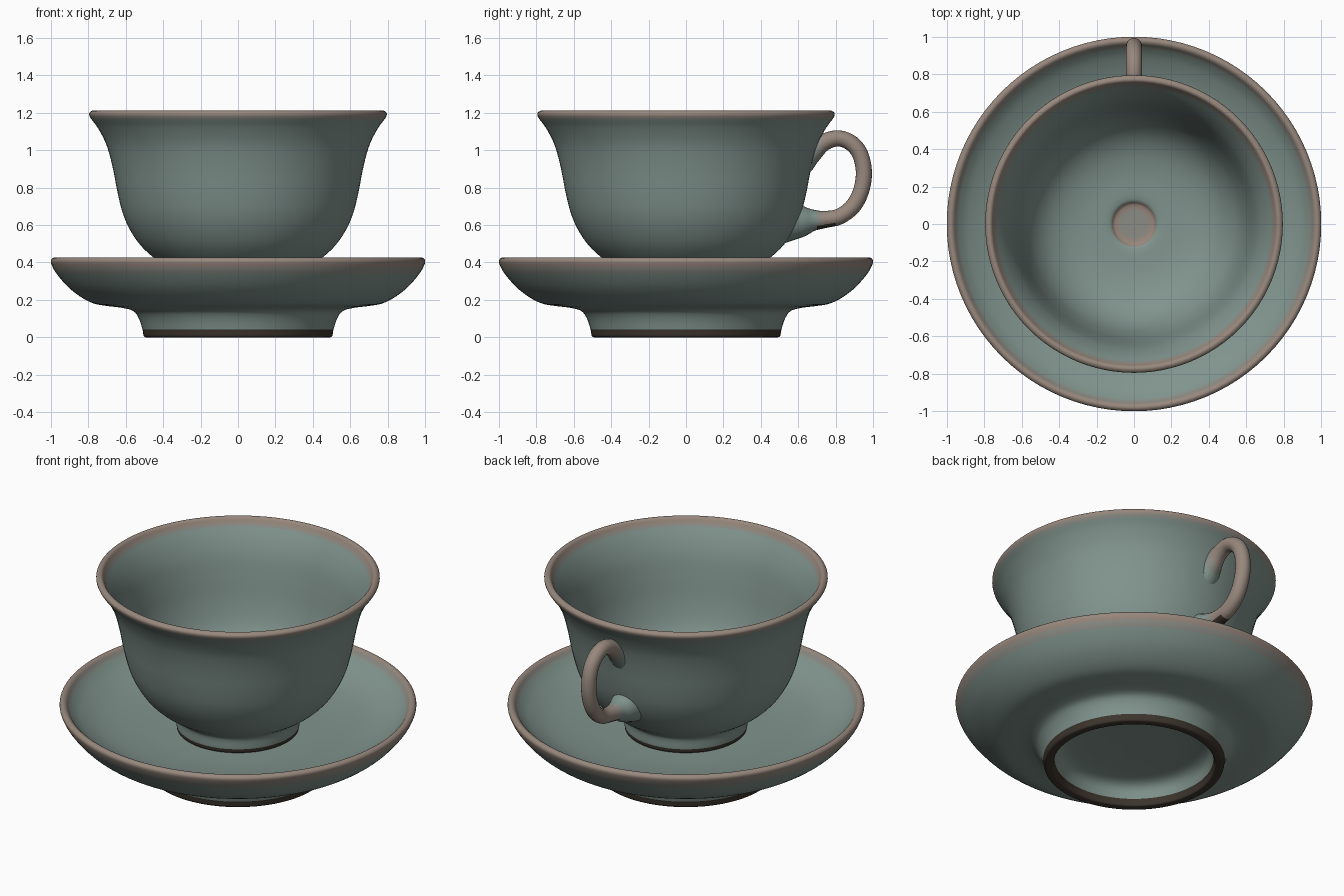
import bpy, bmesh, math
from mathutils import Vector

cube = bpy.data.objects.get("Cube")
if cube:
    bpy.data.objects.remove(cube)


def material(name, rgb):
    m = bpy.data.materials.new(name)
    m.use_nodes = True
    m.diffuse_color = (*rgb, 1)
    bsdf = m.node_tree.nodes["Principled BSDF"]
    bsdf.inputs["Base Color"].default_value = (*rgb, 1)
    bsdf.inputs["Roughness"].default_value = 0.6
    return m


MATS = [material("celadon glaze", (0.22, 0.295, 0.27)),
        material("thinning glaze", (0.26, 0.265, 0.235)),
        material("worn brown glaze", (0.31, 0.245, 0.205)),
        material("bare dark clay", (0.045, 0.035, 0.026))]
GLAZE, THIN, BROWN, CLAY = range(4)


def spline(points, steps):
    """Catmull-Rom curve through the points."""
    p = [Vector(q) for q in points]
    p = [2 * p[0] - p[1]] + p + [2 * p[-1] - p[-2]]
    out = []
    for a, b, c, d in zip(p, p[1:], p[2:], p[3:]):
        for i in range(steps):
            t = i / steps
            out.append(0.5 * (2 * b + (c - a) * t + (2 * a - 5 * b + 4 * c - d) * t * t
                              + (3 * b - a - 3 * c + d) * t ** 3))
    return out + [p[-2]]


def finish(name, bm, rule):
    bmesh.ops.recalc_face_normals(bm, faces=bm.faces)
    bm.normal_update()
    for f in bm.faces:
        f.material_index = rule(f.calc_center_median(), f.normal)
    me = bpy.data.meshes.new(name)
    bm.to_mesh(me)
    bm.free()
    for m in MATS:
        me.materials.append(m)
    ob = bpy.data.objects.new(name, me)
    bpy.context.collection.objects.link(ob)
    bpy.ops.object.select_all(action='DESELECT')
    ob.select_set(True)
    bpy.context.view_layer.objects.active = ob
    bpy.ops.object.shade_smooth_by_angle(angle=math.radians(40))


def lathe(name, profile, rule):
    bm = bmesh.new()
    vs = [bm.verts.new((max(q.x, 0), 0, q.y)) for q in spline(profile, 4)]
    es = [bm.edges.new(pair) for pair in zip(vs, vs[1:])]
    bmesh.ops.spin(bm, geom=vs + es, axis=(0, 0, 1), cent=(0, 0, 0),
                   angle=math.tau, steps=96, use_duplicate=False)
    bmesh.ops.remove_doubles(bm, verts=bm.verts, dist=0.0005)
    finish(name, bm, rule)


# Saucer: underside recess, foot ring, outer curve, rim, then the well
def saucer_rule(c, n):
    r = c.xy.length
    if c.z < 0.04:
        return CLAY
    if r > 0.957 and c.z > 0.375:
        return BROWN
    if r > 0.943 and c.z > 0.345:
        return THIN
    return GLAZE


lathe("saucer", [(0, 0.14), (0.3, 0.135), (0.41, 0.11), (0.445, 0.04), (0.455, 0.005),
                 (0.47, 0), (0.495, 0), (0.505, 0.01), (0.51, 0.04), (0.53, 0.1),
                 (0.56, 0.14), (0.62, 0.157), (0.7, 0.167), (0.77, 0.18), (0.84, 0.215),
                 (0.91, 0.27), (0.97, 0.34), (0.995, 0.385), (1.0, 0.41), (0.985, 0.425),
                 (0.965, 0.42), (0.94, 0.39), (0.88, 0.345), (0.75, 0.292),
                 (0.55, 0.264), (0.35, 0.257), (0, 0.255)], saucer_rule)


# Cup: foot ring, flared outer wall, rim, inner wall and dimpled floor
def cup_rule(c, n):
    r = c.xy.length
    if c.z < 0.287:
        return CLAY
    if r < 0.08 and c.z > 0.38:
        return THIN
    if c.z > 1.178 or (r < 0.125 and c.z > 0.38):
        return BROWN
    if c.z > 1.16:
        return THIN
    return GLAZE


OUTER = [(0.345, 0.287), (0.347, 0.345), (0.37, 0.372), (0.45, 0.425), (0.52, 0.49),
         (0.575, 0.57), (0.615, 0.66), (0.643, 0.77), (0.664, 0.88), (0.685, 0.97),
         (0.71, 1.045), (0.75, 1.12), (0.787, 1.17), (0.795, 1.195)]
lathe("cup", [(0, 0.35), (0.28, 0.34), (0.305, 0.287), (0.315, 0.262), (0.338, 0.262)] + OUTER +
      [(0.78, 1.21), (0.762, 1.207), (0.745, 1.18), (0.7, 1.11), (0.66, 1.02), (0.63, 0.9),
       (0.6, 0.76), (0.555, 0.63), (0.485, 0.535), (0.39, 0.475), (0.27, 0.445),
       (0.135, 0.435), (0.1, 0.413), (0, 0.41)], cup_rule)


# Handle: round tube along a loop, swelling where it meets the cup
def handle_rule(c, n):
    if c.z < 0.62 and n.z < -0.6 and 0.7 < c.y < 0.8:
        return CLAY
    if c.y < 0.7:
        return GLAZE
    return THIN if c.y < 0.73 else BROWN


def wall_radius(z):
    """Radius of the cup's outer wall at a height."""
    for (r0, z0), (r1, z1) in zip(OUTER, OUTER[1:]):
        if z0 <= z <= z1:
            return r0 + (r1 - r0) * (z - z0) / (z1 - z0)


# Path points hold y, z and tube radius
path = spline([(0.53, 0.9, 0.1), (0.61, 0.945, 0.085), (0.67, 0.99, 0.062),
               (0.735, 1.04, 0.047), (0.81, 1.063, 0.043), (0.88, 1.04, 0.043),
               (0.93, 0.98, 0.043), (0.951, 0.885, 0.043), (0.937, 0.785, 0.043),
               (0.893, 0.7, 0.043), (0.82, 0.645, 0.043), (0.74, 0.629, 0.046),
               (0.68, 0.625, 0.058), (0.62, 0.62, 0.085), (0.5, 0.615, 0.12)], 6)
bm = bmesh.new()
rings = []
for i, q in enumerate(path):
    t = path[min(i + 1, len(path) - 1)] - path[max(i - 1, 0)]
    side = Vector((0, -t.y, t.x)).normalized()
    ring = []
    for k in range(20):
        a = math.tau * k / 20
        co = Vector((0, q.x, q.y)) + q.z * (side * math.cos(a) + Vector((math.sin(a), 0, 0)))
        # Ends stop within the thickness of the cup wall
        inner = wall_radius(co.z) - 0.015
        co.y = max(co.y, math.sqrt(inner ** 2 - co.x ** 2))
        ring.append(bm.verts.new(co))
    rings.append(ring)
for a, b in zip(rings, rings[1:]):
    for k in range(20):
        bm.faces.new((a[k - 1], a[k], b[k], b[k - 1]))
finish("handle", bm, handle_rule)
